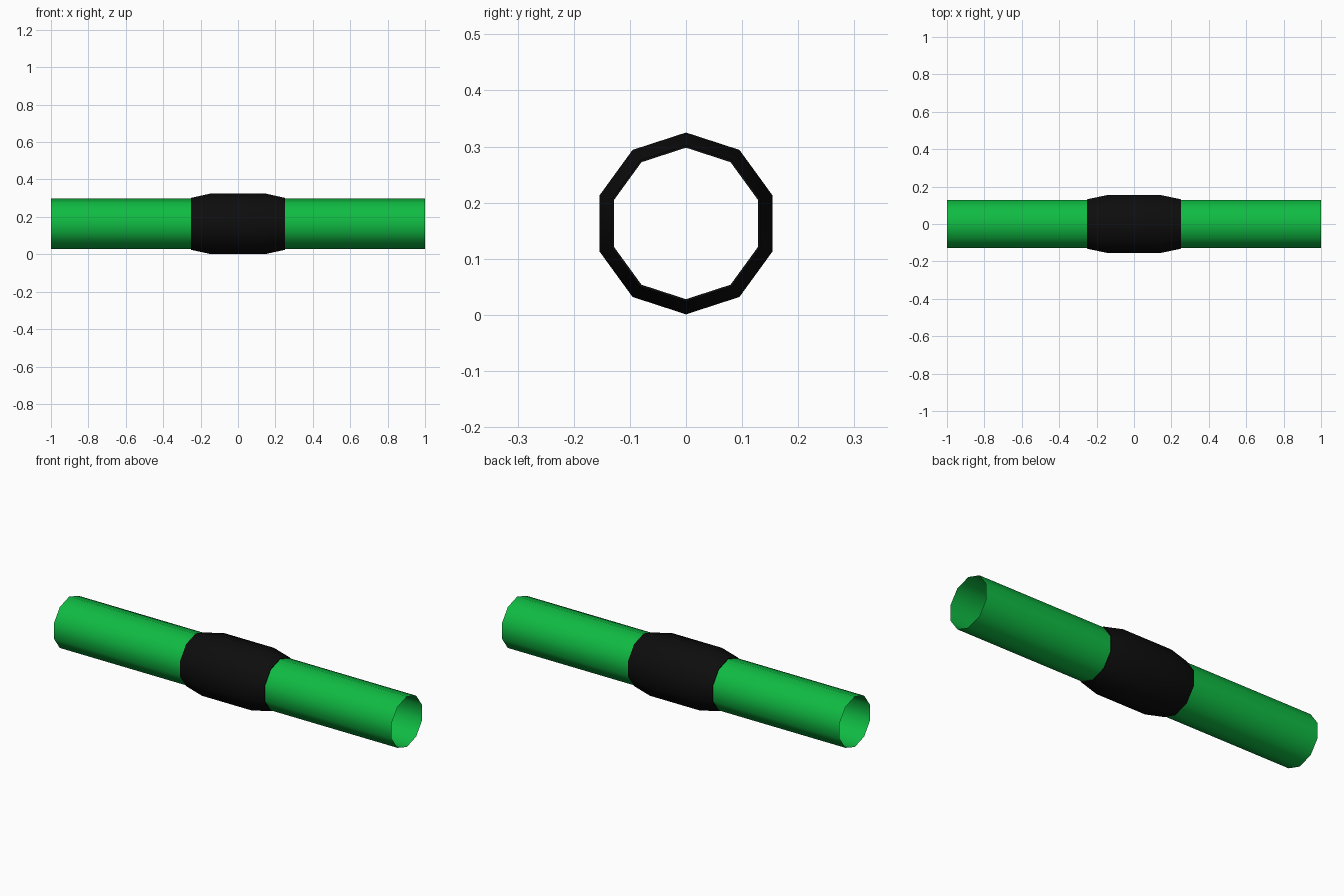
import bpy, bmesh, math

if "Cube" in bpy.data.objects:
    bpy.data.objects.remove(bpy.data.objects["Cube"])

SIDES = 10
CENTRE_Z = 0.163


def material(name, colour):
    m = bpy.data.materials.new(name)
    m.diffuse_color = (*colour, 1)
    m.use_nodes = True
    m.node_tree.nodes["Principled BSDF"].inputs["Base Color"].default_value = m.diffuse_color
    return m


def lathe_x(name, profile, mat):
    """Sweep (x, radius) points around the x axis, corner pointing up."""
    bm = bmesh.new()
    rings = []
    for x, r in profile:
        angles = [2 * math.pi * i / SIDES for i in range(SIDES)]
        rings.append([bm.verts.new((x, -r * math.sin(a), CENTRE_Z + r * math.cos(a)))
                      for a in angles])
    for a, b in zip(rings, rings[1:]):
        for i in range(SIDES):
            j = (i + 1) % SIDES
            bm.faces.new((a[i], b[i], b[j], a[j]))
    # Make every face point away from the axis
    for f in bm.faces:
        f.normal_update()
        c = f.calc_center_median()
        out = f.normal.y * c.y + f.normal.z * (c.z - CENTRE_Z)
        if abs(f.normal.x) > 0.99:
            out = f.normal.x * c.x
        if out < 0:
            f.normal_flip()
    mesh = bpy.data.meshes.new(name)
    bm.to_mesh(mesh)
    bm.free()
    mesh.materials.append(mat)
    ob = bpy.data.objects.new(name, mesh)
    bpy.context.collection.objects.link(ob)
    bpy.context.view_layer.objects.active = ob
    ob.select_set(True)
    bpy.ops.object.shade_smooth_by_angle(angle=math.radians(50))
    ob.select_set(False)
    return ob


green = material("pipe green", (0.005, 0.5, 0.056))
black = material("coupling black", (0.004, 0.004, 0.004))

# Open-ended thin pipe
lathe_x("pipe", [(-1, 0.135), (1, 0.135)], green)

# Tapered sleeve around the middle
lathe_x("coupling", [(-0.25, 0.135), (-0.25, 0.139), (-0.146, 0.162),
                     (0.146, 0.162), (0.25, 0.139), (0.25, 0.135)], black)
